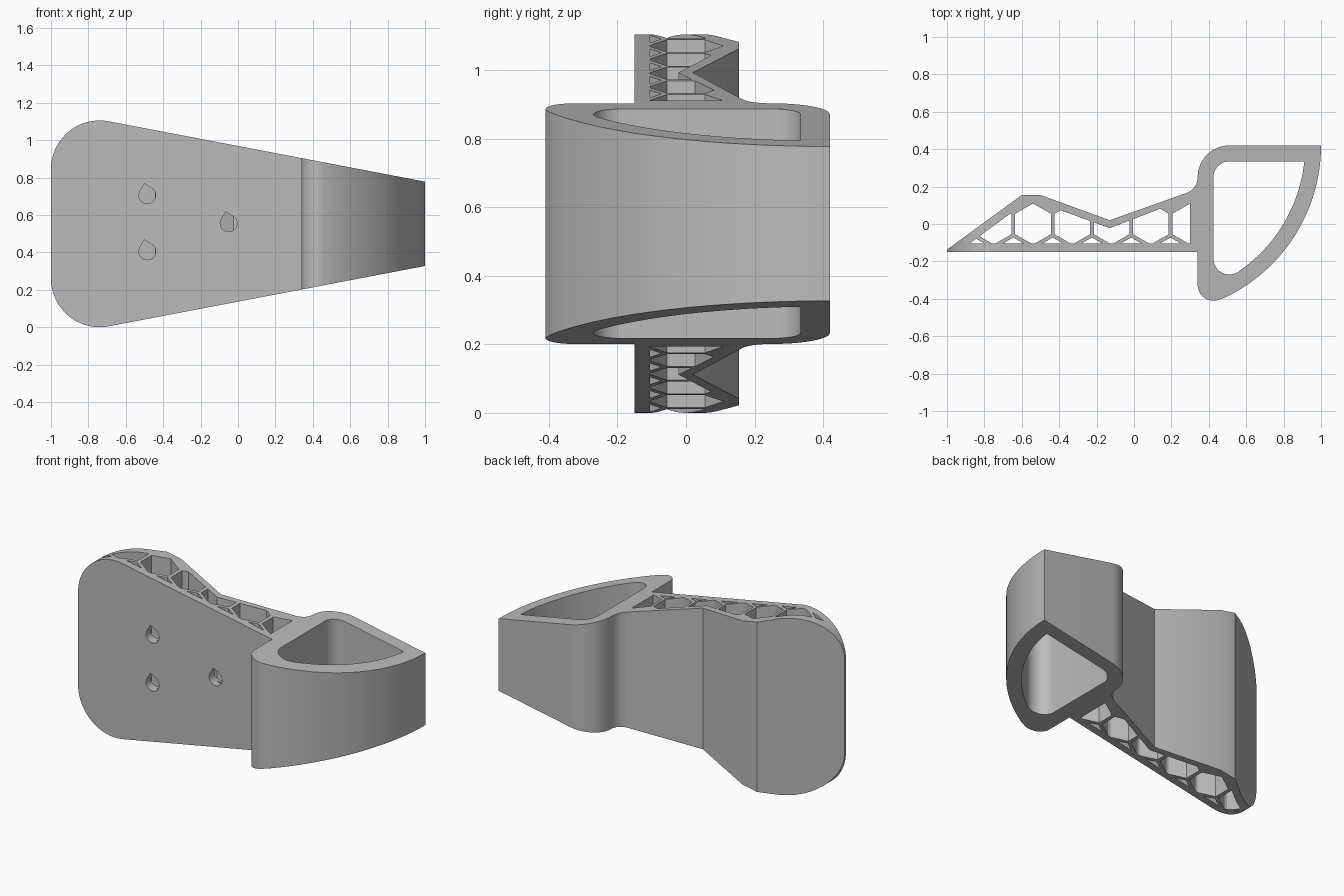
import bpy
import math

cube = bpy.data.objects.get("Cube")
if cube:
    bpy.data.objects.remove(cube, do_unlink=True)

grey = bpy.data.materials.new("plain grey")
grey.use_nodes = True
grey.diffuse_color = (0.5, 0.5, 0.5, 1)
grey.node_tree.nodes["Principled BSDF"].inputs["Base Color"].default_value = (0.5, 0.5, 0.5, 1)


def arc(cx, cy, r, start, end, steps=12):
    angles = [math.radians(start + (end - start) * i / steps) for i in range(steps + 1)]
    return [(cx + r * math.cos(a), cy + r * math.sin(a)) for a in angles]


def prisms(name, outlines, lo, hi, axis="z"):
    """Extrude closed outlines along z (outline in x, y) or y (outline in x, z)."""
    verts, faces = [], []
    for pts in outlines:
        n, b = len(pts), len(verts)
        for d in (lo, hi):
            verts += [(u, v, d) if axis == "z" else (u, d, v) for u, v in pts]
        faces += [list(range(b, b + n))[::-1], list(range(b + n, b + 2 * n))]
        faces += [[b + i, b + (i + 1) % n, b + n + (i + 1) % n, b + n + i] for i in range(n)]
    if axis == "y":
        faces = [f[::-1] for f in faces]
    mesh = bpy.data.meshes.new(name)
    mesh.from_pydata(verts, [], faces)
    mesh.materials.append(grey)
    obj = bpy.data.objects.new(name, mesh)
    bpy.context.collection.objects.link(obj)
    return obj


def cut(obj, tool, operation="DIFFERENCE"):
    tool.hide_render = True
    mod = obj.modifiers.new("cut", "BOOLEAN")
    mod.operation, mod.solver, mod.object = operation, "EXACT", tool
    bpy.context.view_layer.objects.active = obj
    bpy.ops.object.modifier_apply(modifier=mod.name)
    bpy.data.objects.remove(tool, do_unlink=True)


# Plan outline: tapered arm, then the rounded quarter loop
plan = [(-1, -0.15), (0.34, -0.15)]
plan += arc(0.425, -0.325, 0.085, 180, 294)
plan += arc(0.10, 0.42, 0.90, -65, 0, 32)
plan += arc(0.51, 0.25, 0.17, 90, 180)
plan += arc(0.25, 0.25, 0.09, 0, -75)
plan += [(-0.13, 0.02), (-0.5, 0.155), (-0.6, 0.155), (-1, -0.137)]
body = prisms("bracket_body", [plan], -0.1, 1.2)

# Side outline: rounded wide end narrowing to the loop
side = [(1, 0.327), (1, 0.778)]
side += arc(-0.74, 0.845, 0.26, 79.4, 180, 20)
side += arc(-0.74, 0.26, 0.26, 180, 280.6, 20)
cut(body, prisms("taper_tool", [side], -0.6, 0.6, "y"), "INTERSECT")

# Opening in the loop
opening = arc(0.51, -0.185, 0.085, 180, 304)
opening += arc(0.10, 0.42, 0.815, -55, -6, 24)
opening += arc(0.51, 0.25, 0.085, 90, 180)
cut(body, prisms("loop_tool", [opening], -0.2, 1.3))

# Honeycomb cells trimmed to the inside of the arm
pitch = 0.21
radius = 0.095 / math.cos(math.pi / 6)
cells = []
for k in range(6):
    x = -0.75 + pitch * k
    cells.append(arc(x, 0, radius, 30, 330, 5))
    cells.append(arc(x - pitch / 2, -pitch * 0.866, radius, 30, 330, 5))
inside = [(-0.88, -0.105), (0.3, -0.105), (0.3, 0.116), (0.22, 0.112),
          (-0.13, -0.022), (-0.51, 0.116), (-0.58, 0.116)]
honeycomb = prisms("honeycomb_tool", cells, -0.2, 1.3)
cut(honeycomb, prisms("inside_tool", [inside], -0.3, 1.4), "INTERSECT")
cut(body, honeycomb)

# Teardrop screw holes in the front wall
drops = []
for x, z in ((-0.485, 0.705), (-0.485, 0.405), (-0.05, 0.555)):
    tip = math.radians(104)
    drop = arc(x, z, 0.045, 149, 419, 28)
    drops.append(drop + [(x + 0.064 * math.cos(tip), z + 0.064 * math.sin(tip))])
cut(body, prisms("hole_tool", drops, -0.3, -0.03, "y"))

# Smooth the curved walls, keep the edges crisp
bpy.ops.object.select_all(action="DESELECT")
body.select_set(True)
bpy.context.view_layer.objects.active = body
bpy.ops.object.shade_smooth_by_angle(angle=math.radians(25))
